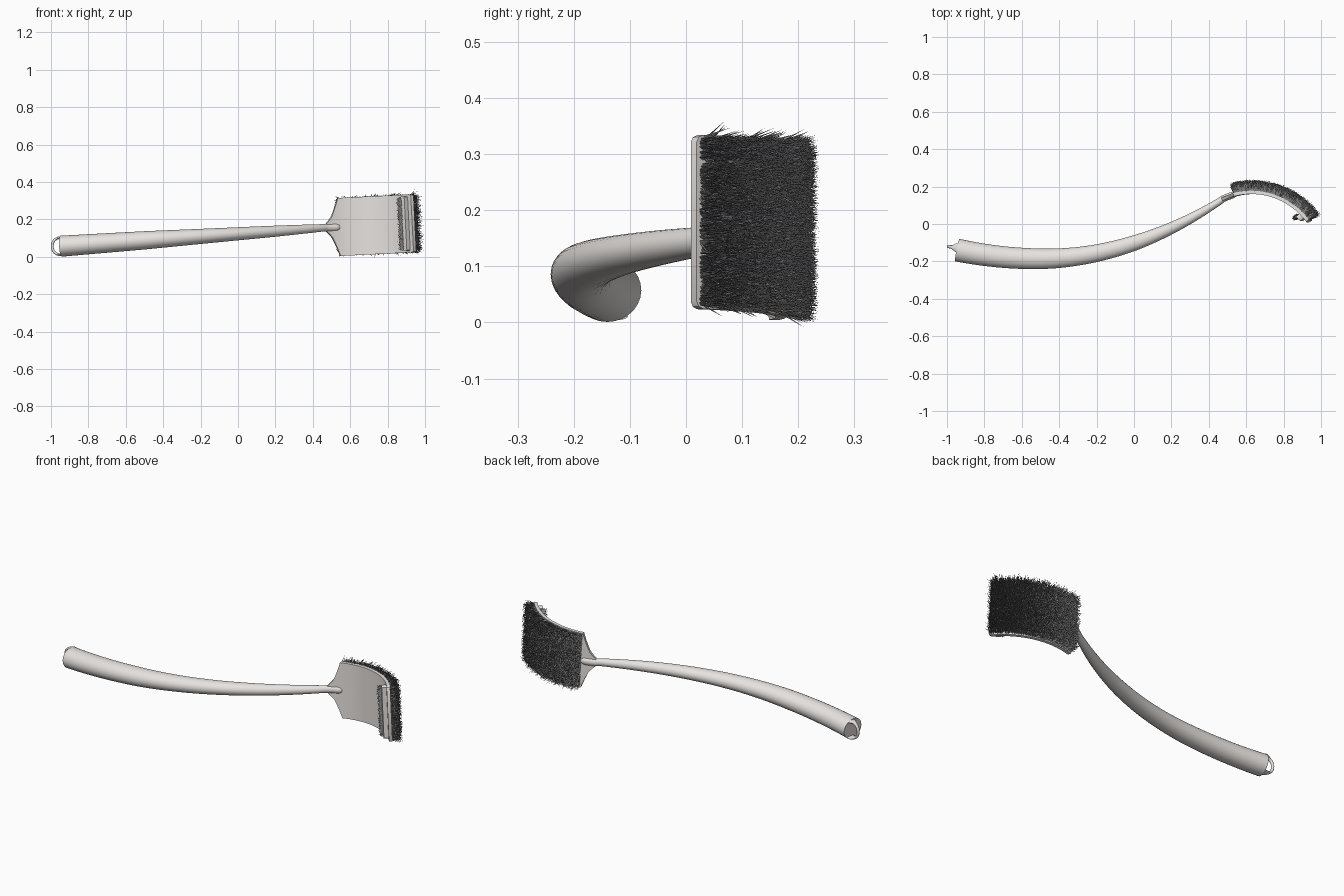
import bpy, math, random
from mathutils import Vector

if "Cube" in bpy.data.objects:
    bpy.data.objects.remove(bpy.data.objects["Cube"])

random.seed(4)
TAU = math.tau


def material(name, rgb):
    mat = bpy.data.materials.new(name)
    mat.diffuse_color = (*rgb, 1)
    mat.use_nodes = True
    mat.node_tree.nodes["Principled BSDF"].inputs["Base Color"].default_value = mat.diffuse_color
    return mat


body = material("warm_grey", (0.80, 0.765, 0.74))
dark = material("dark_bristle", (0.2, 0.2, 0.2))


def make(name, verts, faces, mat, smooth=True):
    me = bpy.data.meshes.new(name)
    me.from_pydata(verts, [], faces)
    me.update()
    me.materials.append(mat)
    ob = bpy.data.objects.new(name, me)
    bpy.context.collection.objects.link(ob)
    if smooth:
        bpy.ops.object.select_all(action='DESELECT')
        ob.select_set(True)
        bpy.context.view_layer.objects.active = ob
        bpy.ops.object.shade_smooth_by_angle(angle=math.radians(40))
    return ob


def loft(name, rings):
    """Skin a list of equal-length closed rings and cap both ends."""
    n, m = len(rings[0]), len(rings)
    verts = [p for r in rings for p in r]
    faces = [(i * n + j, i * n + (j + 1) % n, (i + 1) * n + (j + 1) % n, (i + 1) * n + j)
             for i in range(m - 1) for j in range(n)]
    faces += [tuple(range(n))[::-1], tuple(range((m - 1) * n, m * n))]
    return make(name, verts, faces, body)


def sweep(name, pts, radii, ref, n=28):
    """Elliptical sweep; radii = (across, along ref) at each point."""
    rings = []
    for i, p in enumerate(pts):
        t = (pts[min(i + 1, len(pts) - 1)] - pts[max(i - 1, 0)]).normalized()
        u = t.cross(ref).normalized()
        v = u.cross(t)
        a, b = radii[i]
        # u x v points backwards along t, so run the ring the other way round
        rings.append([p + u * a * math.cos(TAU * k / n) + v * b * math.sin(TAU * k / n)
                      for k in range(n)])
    return loft(name, rings)


def lerp_table(table, x):
    for (x0, y0), (x1, y1) in zip(table, table[1:]):
        if x <= x1:
            return y0 + (y1 - y0) * max(0, (x - x0) / (x1 - x0))
    return table[-1][1]


# the head follows an arc: angle in degrees, height offset, radius
R = 0.375


def head(deg, h, r=R):
    a = math.radians(deg)
    x = 0.635 + r * math.sin(a)
    return Vector((x - 0.05 * h, -0.205 + r * math.cos(a), 0.16 + 0.05 * (x - 0.55) + h))


# handle: long tapered bow that ends as a rounded tongue on the head
pts, radii = [], []
wide = [(-0.945, 0.061), (-0.5, 0.055), (0, 0.041), (0.25, 0.029), (0.47, 0.018)]
for i in range(41):
    x = -0.945 + 1.405 * i / 40
    d = x + 0.5
    pts.append(Vector((x, -0.186 + (0.235 if d < 0 else 0.335) * d * d, 0.057 + 0.07 * (x + 0.945))))
    w = lerp_table(wide, x)
    radii.append((w, w * lerp_table([(-0.945, 0.92), (0, 0.85), (0.46, 1.05)], x)))
for i in range(9):
    s = i / 8
    pts.append(head(-25.5 + 12.5 * s, -0.001))
    k = math.sqrt(max(0.02, 1 - max(0, (s - 0.6) / 0.4) ** 2))
    radii.append((0.018 * k, 0.021 * k))
sweep("handle", pts, radii, Vector((0, 0, 1)))

# hanging loop at the handle end
pts, radii = [], []
for i in range(25):
    a = math.pi * i / 24
    c = abs(math.cos(a))
    pts.append(Vector((-0.938 - 0.055 * math.sin(a) ** 0.7, -0.128 + 0.008 * math.sin(a),
                       0.057 + 0.046 * math.cos(a))))
    radii.append((0.007, 0.009 + 0.016 * c ** 14))
sweep("hanging_loop", pts, radii, Vector((0, 1, 0)), 16)

# curved head plate with a flared neck
flare = [(-26, 0.02), (-23.5, 0.036), (-21, 0.055), (-19, 0.083), (-17, 0.115), (-14.8, 0.155),
         (52, 0.155), (53.5, 0.151), (54.2, 0.142)]
angles = [-26, -24.5, -23, -21, -19, -17, -14.8] + [-14 + 2.5 * i for i in range(27)] + [52, 53.5, 54.2]
rings = []
for a in angles:
    h = lerp_table(flare, a)
    rings.append([head(a, -h, R - 0.01), head(a, h, R - 0.01), head(a, h, R + 0.008), head(a, -h, R + 0.008)])
loft("head_plate", rings)

# narrow bar inside the curl that carries the small brush
bar_rings = []
for h, k in [(-0.146, 0.6), (-0.141, 1), (0.141, 1), (0.146, 0.6)]:
    c, w = 47.2, 2.6 * k
    bar_rings.append([head(c - w, h, R - 0.006), head(c + w, h, R - 0.006),
                      head(c + w, h, R - 0.034), head(c - w, h, R - 0.034)])
loft("edge_bar", bar_rings)


# bristles: thin three-sided spikes
def bristles(name, samples, width, splay):
    verts, faces = [], []
    for root, direction, length in samples:
        d = (direction + Vector([random.gauss(0, splay) for _ in range(3)])).normalized()
        u = d.orthogonal().normalized()
        v = d.cross(u)
        b = len(verts)
        for k in range(3):
            verts.append(root + (u * math.cos(TAU * k / 3) + v * math.sin(TAU * k / 3)) * width)
        verts.append(root + d * length)
        faces += [(b, b + 1, b + 3), (b + 1, b + 2, b + 3), (b + 2, b, b + 3)]
    make(name, verts, faces, dark, False)


def outward(deg):
    return Vector((math.sin(math.radians(deg)), math.cos(math.radians(deg)), 0))


main = []
for _ in range(13000):
    a, h = random.uniform(-14.3, 53), random.uniform(-0.149, 0.152)
    main.append((head(a, h, R + 0.006), outward(a), random.uniform(0.044, 0.064)))
bristles("main_bristles", main, 0.0023, 0.19)

# small scraping brush on the inner side of the bar
small = []
for _ in range(1800):
    h = random.uniform(-0.138, 0.138)
    root = head(random.uniform(44.6, 46.2), h, random.uniform(R - 0.032, R - 0.014))
    small.append((root, Vector((-0.92, -0.3, 0)), random.uniform(0.02, 0.032)))
bristles("edge_bristles", small, 0.002, 0.17)
